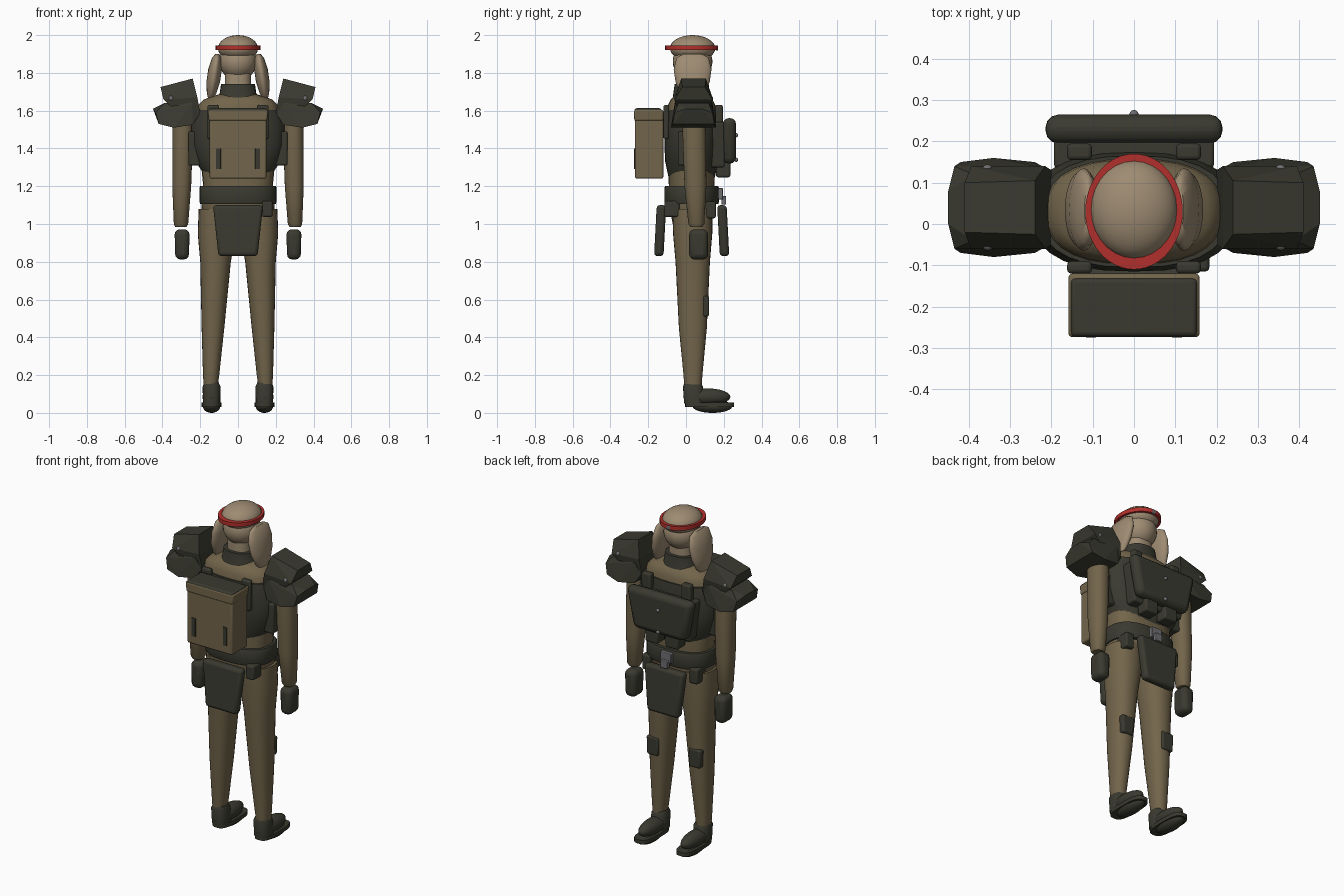
import bpy, bmesh, math
from mathutils import Matrix, Vector

cube = bpy.data.objects.get("Cube")
if cube:
    bpy.data.objects.remove(cube, do_unlink=True)


def material(name, *rgb):
    mat = bpy.data.materials.new(name)
    mat.use_nodes = True
    mat.diffuse_color = (*rgb, 1)
    mat.node_tree.nodes["Principled BSDF"].inputs["Base Color"].default_value = (*rgb, 1)
    return mat


skin = material("pale tan", .34, .26, .17)
cloth = material("khaki cloth", .17, .13, .07)
armour = material("dark olive armour", .042, .042, .03)
red = material("red band", .45, .03, .025)
metal = material("grey metal", .16, .16, .17)

BODY_Y = .03     # depth of the body axis
SIDES = (1, -1)  # left, right


def finish(name, bm, mat, smooth=True, bevel=0):
    """Turn a bmesh into a named, coloured, shaded object."""
    bmesh.ops.recalc_face_normals(bm, faces=bm.faces)
    mesh = bpy.data.meshes.new(name)
    bm.to_mesh(mesh)
    bm.free()
    mesh.materials.append(mat)
    part = bpy.data.objects.new(name, mesh)
    bpy.context.collection.objects.link(part)
    if bevel:
        rounding = part.modifiers.new("rounding", "BEVEL")
        rounding.width = bevel
        rounding.segments = 3
    if smooth:
        bpy.ops.object.select_all(action="DESELECT")
        part.select_set(True)
        bpy.context.view_layer.objects.active = part
        bpy.ops.object.shade_smooth_by_angle(angle=math.radians(45))


def loft(name, mat, *rows, low=(0, BODY_Y), high=(0, BODY_Y), side=1, power=.8, count=28):
    """Skin rounded sections (height, half width, half depth) along a slanted axis."""
    bm = bmesh.new()
    bottom, top = rows[0][0], rows[-1][0]
    rings = []
    for z, rx, ry in rows:
        centre = Vector(low).lerp(Vector(high), (z - bottom) / (top - bottom))
        ring = []
        for i in range(count):
            angle = math.tau * i / count
            c, s = math.cos(angle), math.sin(angle)
            x = centre.x + rx * math.copysign(abs(c) ** power, c)
            y = centre.y + ry * math.copysign(abs(s) ** power, s)
            ring.append(bm.verts.new((side * x, y, z)))
        rings.append(ring)
    for lower, upper in zip(rings, rings[1:]):
        for i in range(count):
            bm.faces.new((lower[i - 1], lower[i], upper[i], upper[i - 1]))
    bm.faces.new(rings[0])
    bm.faces.new(rings[-1])
    finish(name, bm, mat)


def ball(name, mat, centre, radii, side=1):
    """Ellipsoid with a centre and three radii."""
    bm = bmesh.new()
    bmesh.ops.create_uvsphere(bm, u_segments=28, v_segments=16, radius=1)
    bmesh.ops.transform(bm, matrix=Matrix.Diagonal((*radii, 1)), verts=bm.verts)
    x, y, z = centre
    bmesh.ops.translate(bm, vec=(side * x, y, z), verts=bm.verts)
    finish(name, bm, mat)


def box(name, mat, centre, size, side=1, bevel=.01, taper=1, lean=0):
    """Rounded box; taper narrows the bottom edge and lean shifts it in depth."""
    bm = bmesh.new()
    bmesh.ops.create_cube(bm, size=1)
    x, y, z = centre
    for v in bm.verts:
        is_low = v.co.z < 0
        v.co *= Vector(size)
        if is_low:
            v.co.x *= taper
            v.co.y += lean
        v.co += Vector((side * x, y, z))
    finish(name, bm, mat, bevel=bevel)


def plate(name, mat, side, *edges):
    """Faceted convex plate; each crosswise edge is (x, z, half depth)."""
    bm = bmesh.new()
    for x, z, half in edges:
        for y in (-half, half):
            bm.verts.new((side * x, y + .04, z))
    bmesh.ops.convex_hull(bm, input=bm.verts)
    finish(name, bm, mat, smooth=False)


# Head, cap, band and collar
ball("head", skin, centre=(0, .035, 1.86), radii=(.1, .105, .1))
ball("cap", skin, centre=(0, .035, 1.93), radii=(.106, .12, .07))
loft("head_band", red, (1.92, .118, .14), (1.944, .118, .14), power=1, count=48)
box("band_clasp", metal, centre=(0, .165, 1.93), size=(.024, .01, .024), bevel=.002)
loft("neck", skin, (1.66, .07, .07), (1.8, .07, .07))
loft("collar", armour, (1.64, .13, .11), (1.67, .1, .1), (1.74, .09, .09))

# Torso
loft("shirt", cloth, (1.16, .18, .12), (1.56, .22, .13), (1.63, .21, .125),
     (1.66, .18, .11), (1.69, .09, .08))
loft("vest", armour, (1.235, .16, .12), (1.33, .225, .14), (1.42, .25, .145),
     (1.53, .25, .145), (1.6, .23, .135))
loft("pelvis", cloth, (.96, .06, .08), (1, .15, .1), (1.07, .195, .115), (1.14, .19, .12))
loft("belt", armour, (1.105, .2, .14), (1.12, .205, .145), (1.19, .205, .145), (1.2, .2, .14))
box("belt_buckle", metal, centre=(0, .18, 1.16), size=(.07, .03, .06), bevel=.004)
box("buckle_tab", metal, centre=(0, .2, 1.125), size=(.045, .025, .045), bevel=.004)

# Hanging flaps, leaning outward at the bottom
for name, y, lean in (("front_flap", .19, .014), ("rear_flap", -.13, -.014)):
    box(name, armour, centre=(0, y, .965), size=(.265, .05, .27),
        bevel=.018, taper=.78, lean=lean)
box("rear_belt_pouch", armour, centre=(.155, -.075, 1.08), size=(.055, .08, .085))

# Backpack
box("backpack", cloth, centre=(0, -.195, 1.405), size=(.3, .15, .33))
box("backpack_rim", cloth, centre=(0, -.197, 1.575), size=(.32, .154, .06), taper=.96)
box("backpack_lid", armour, centre=(0, -.202, 1.6), size=(.305, .14, .026))

# Chest rig
box("chest_carrier", armour, centre=(0, .17, 1.42), size=(.39, .07, .24), taper=.85)
box("chest_pack", armour, centre=(0, .23, 1.44), size=(.44, .07, .24), bevel=.03, taper=.78)
for z in (1.34, 1.47):
    ball("chest_stud", metal, centre=(0, .266, z), radii=(.011, .01, .011))

# Paired gear on the trunk
for side in SIDES:
    box("backpack_strip", armour, centre=(.104, -.27, 1.345), size=(.026, .01, .11),
        side=side, bevel=.002)
    box("chest_pouch", armour, centre=(.067, .197, 1.29), size=(.085, .075, .085), side=side)
    box("front_strap", armour, centre=(.132, .175, 1.515), size=(.06, .04, .23), side=side)
    box("rear_strap", armour, centre=(.132, -.105, 1.54), size=(.06, .03, .18), side=side)
    box("side_panel", armour, centre=(.23, .02, 1.4), size=(.064, .125, .18), side=side)
    box("belt_pouch", armour, centre=(.157, .11, 1.075), size=(.055, .095, .09), side=side)

# Ears, limbs and shoes
for side in SIDES:
    loft("ear", skin, (1.655, .01, .03), (1.69, .025, .065), (1.75, .036, .09),
         (1.82, .036, .1), (1.88, .025, .085), (1.9, .01, .05),
         low=(.145, .035), high=(.11, .035), side=side, power=1)
    loft("arm", cloth, (.985, .03, .032), (1, .038, .042), (1.2, .05, .058),
         (1.5, .055, .062), (1.62, .045, .055),
         low=(.302, .055), high=(.29, .04), side=side, power=.9)
    box("glove", armour, centre=(.296, .067, .892), size=(.08, .1, .16),
        side=side, bevel=.028, taper=.9)
    loft("leg", cloth, (.13, .036, .045), (.2, .043, .05), (.45, .06, .074),
         (.8, .081, .091), (.95, .1, .104), (1.08, .1, .105),
         low=(.145, .037), high=(.108, .035), side=side, power=.9)
    box("knee_pad", armour, centre=(.14, .1, .565), size=(.08, .045, .11), side=side, taper=.9)
    loft("ankle", armour, (.05, .046, .055), (.14, .047, .053), (.16, .038, .042),
         low=(.14, .045), high=(.14, .035), side=side)
    ball("shoe", armour, centre=(.14, .11, .085), radii=(.048, .125, .045), side=side)
    loft("sole", armour, (.032, .052, .13), (.055, .052, .13),
         low=(.14, .125), high=(.14, .125), side=side, power=.65)
    ball("tread", armour, centre=(.14, .14, .035), radii=(.046, .105, .035), side=side)

# Faceted shoulder guards with studs
for side in SIDES:
    plate("upper_shoulder_guard", armour, side,
          (.24, 1.77, .065), (.41, 1.725, .06), (.215, 1.67, .1),
          (.395, 1.66, .1), (.2, 1.585, .09), (.33, 1.6, .09))
    plate("lower_shoulder_guard", armour, side,
          (.24, 1.64, .1), (.39, 1.64, .08), (.45, 1.61, .04), (.435, 1.59, .1),
          (.42, 1.53, .11), (.34, 1.51, .12), (.24, 1.525, .11), (.205, 1.58, .09))
    for y in (-.05, .13):
        ball("guard_stud", metal, centre=(.355, y, 1.665), radii=(.014, .014, .014), side=side)
